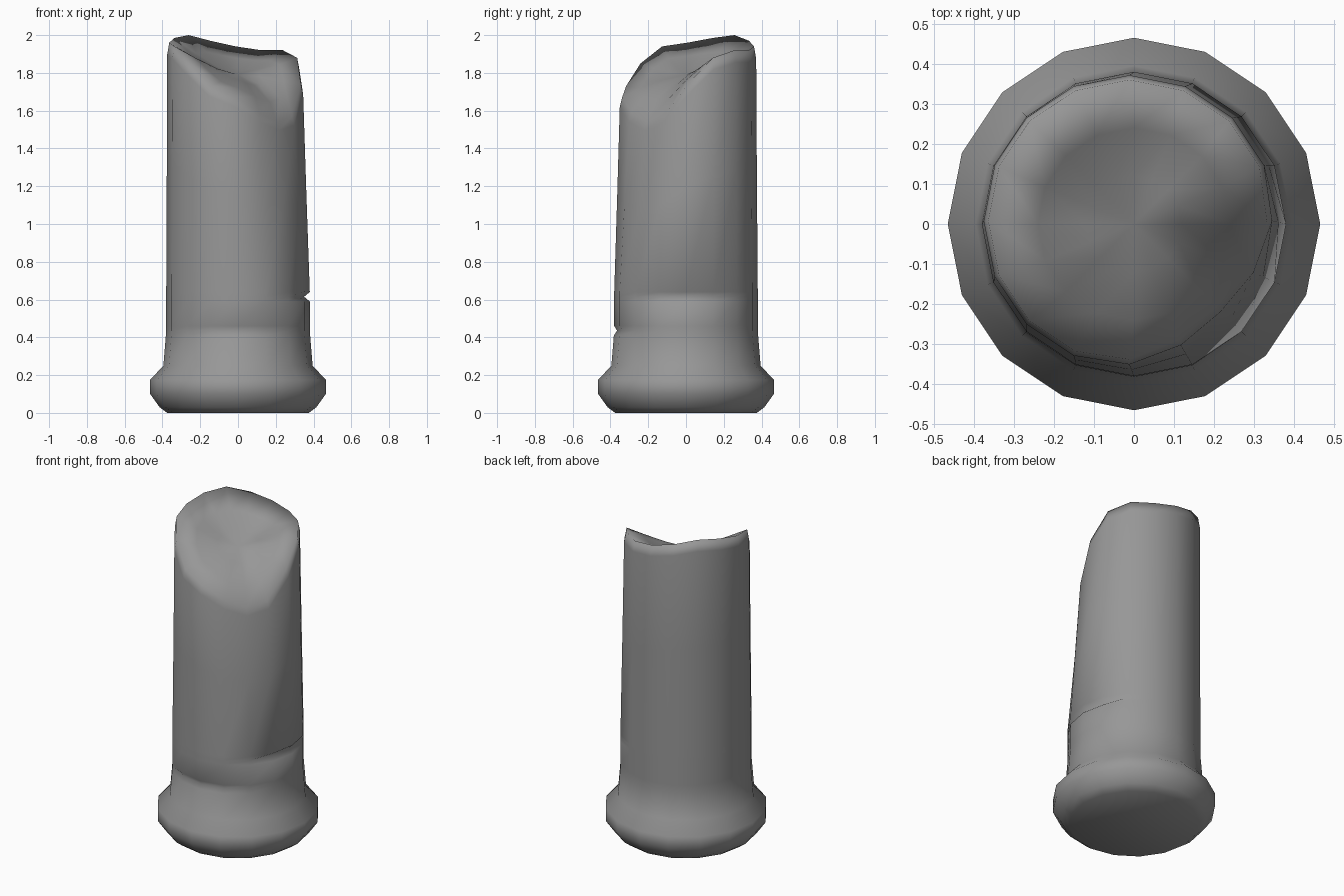
import bpy, bmesh, math

if "Cube" in bpy.data.objects:
    bpy.data.objects.remove(bpy.data.objects["Cube"])

N = 16
# broken rim height every 22.5 degrees, starting at +x and turning towards +y
RIM = [1.74, 1.88, 1.92, 1.92, 1.94, 1.97, 2.0, 1.985,
       1.96, 1.94, 1.85, 1.73, 1.67, 1.59, 1.54, 1.57]
# worn-away depth on the front right side
WEAR = {12: 0.006, 13: 0.03, 14: 0.045, 15: 0.03, 0: 0.008}
CENTRE_Z = 1.79

bm = bmesh.new()


def ring(radius, height, cx=0.0, cy=0.0):
    verts = []
    for i in range(N):
        a = math.tau * i / N
        r, z = radius(i), height(i)
        verts.append(bm.verts.new((cx + r * math.cos(a), cy + r * math.sin(a), z)))
    return verts


def bridge(low, high):
    for i in range(N):
        j = (i + 1) % N
        bm.faces.new((low[i], low[j], high[j], high[i]))


def chip(r, depth, where):
    return lambda i: r - (depth if i in where else 0)


rings = []
# flared foot
for r, z in [(0.375, 0.0), (0.415, 0.03), (0.465, 0.10), (0.465, 0.175), (0.395, 0.25)]:
    rings.append(ring(lambda i: r, lambda i: z))
bm.faces.new(list(reversed(rings[0])))

# lower shaft with a crack at the front and one on the right
FRONT, RIGHT = (11, 12, 13), (15, 0, 1)
for r, z, d, where in [(0.382, 0.41, 0, ()), (0.38, 0.435, 0.015, FRONT), (0.38, 0.46, 0, ()),
                       (0.38, 0.59, 0, ()), (0.38, 0.615, 0.03, RIGHT), (0.38, 0.64, 0, ())]:
    rings.append(ring(chip(r, d, where), lambda i: z))

# tapering upper shaft, ending at the slanted break
for t, r in [(0.5, 0.371), (0.95, 0.364)]:
    rings.append(ring(lambda i: r - t * WEAR.get(i, 0),
                      lambda i: 0.64 + t * (RIM[i] - 0.64), -0.012 * t, 0.008 * t))
rings.append(ring(lambda i: 0.352 - WEAR.get(i, 0), lambda i: RIM[i], -0.012, 0.008))

# scooped broken surface
for r, k in [(0.24, 0.58), (0.12, 0.22)]:
    rings.append(ring(lambda i: r, lambda i: CENTRE_Z + k * (RIM[i] - CENTRE_Z)))
for low, high in zip(rings, rings[1:]):
    bridge(low, high)
tip = bm.verts.new((0, 0, CENTRE_Z))
for i in range(N):
    bm.faces.new((rings[-1][i], rings[-1][(i + 1) % N], tip))

bmesh.ops.recalc_face_normals(bm, faces=bm.faces)
for f in bm.faces:
    f.smooth = True
mesh = bpy.data.meshes.new("broken_column")
bm.to_mesh(mesh)
bm.free()

# dark stone
stone = bpy.data.materials.new("dark_stone")
stone.diffuse_color = (0.31, 0.31, 0.31, 1)
stone.use_nodes = True
stone.node_tree.nodes["Principled BSDF"].inputs["Base Color"].default_value = stone.diffuse_color
mesh.materials.append(stone)
column = bpy.data.objects.new("broken_column", mesh)
bpy.context.collection.objects.link(column)
